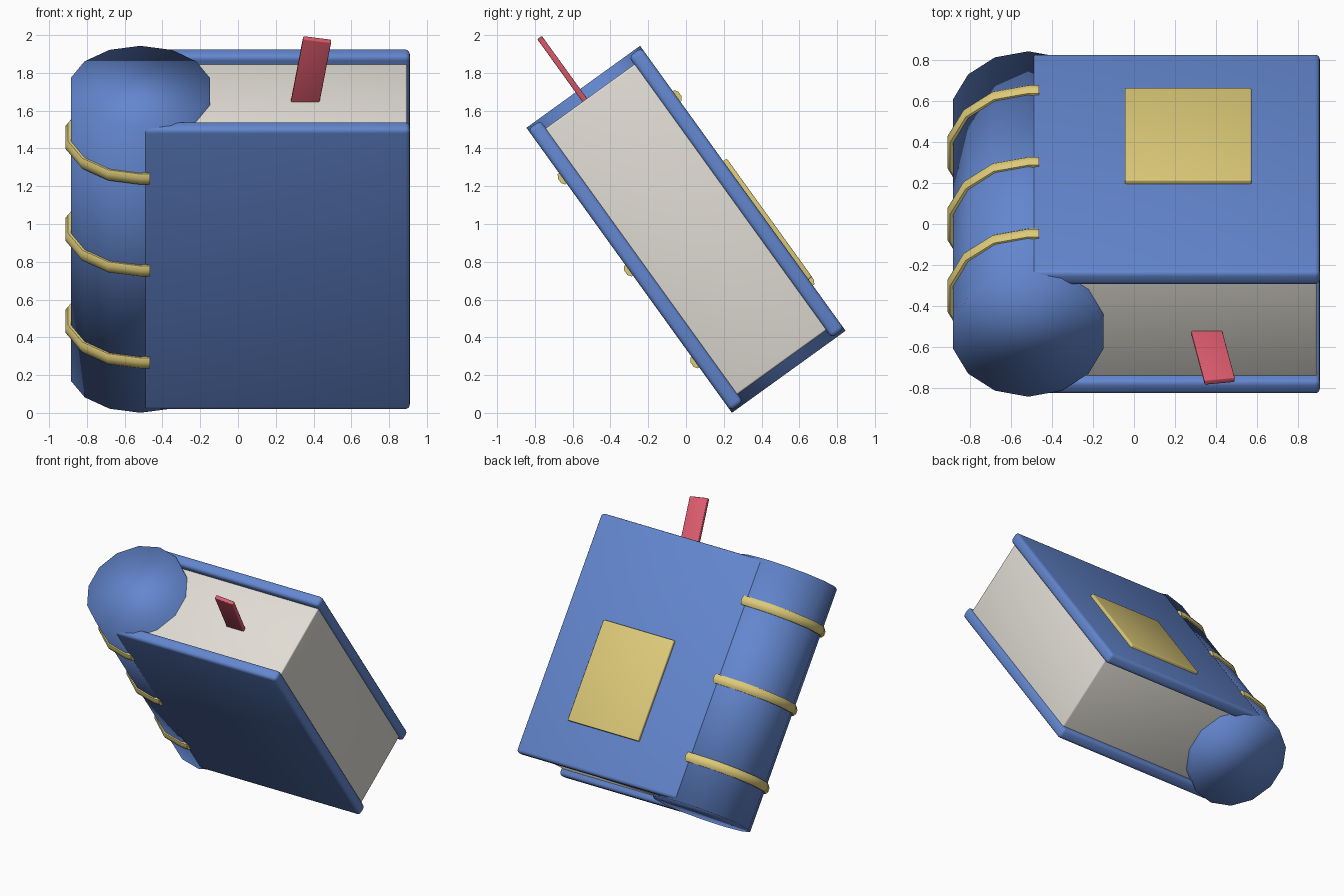
import bpy, bmesh, math
from mathutils import Matrix, Vector

if "Cube" in bpy.data.objects:
    bpy.data.objects.remove(bpy.data.objects["Cube"])

# The book is built upright (x width, y thickness, z height), then leaned forward
LEAN = Matrix.Translation((0, 0, 0.972)) @ Matrix.Rotation(math.radians(35.8), 4, 'X')


def material(name, rgb):
    m = bpy.data.materials.new(name)
    m.diffuse_color = (*rgb, 1)
    m.use_nodes = True
    m.node_tree.nodes["Principled BSDF"].inputs["Base Color"].default_value = m.diffuse_color
    return m


BLUE = material("cover_blue", (0.125, 0.24, 0.62))
GOLD = material("gold", (0.72, 0.59, 0.19))
RED = material("ribbon_red", (0.72, 0.105, 0.155))
CREAM = material("page_cream", (0.75, 0.72, 0.66))


def finish(bm, name, mat, sharp=True):
    bmesh.ops.recalc_face_normals(bm, faces=bm.faces[:])
    me = bpy.data.meshes.new(name)
    bm.to_mesh(me)
    bm.free()
    me.transform(LEAN)
    me.materials.append(mat)
    ob = bpy.data.objects.new(name, me)
    bpy.context.collection.objects.link(ob)
    bpy.ops.object.select_all(action='DESELECT')
    ob.select_set(True)
    bpy.context.view_layer.objects.active = ob
    if sharp:
        bpy.ops.object.shade_smooth_by_angle(angle=math.radians(40))
    else:
        bpy.ops.object.shade_smooth()
    return ob


def box(name, lo, hi, mat, bevel, tilt=0):
    lo, hi = Vector(lo), Vector(hi)
    mid = Matrix.Translation((lo + hi) / 2) @ Matrix.Rotation(tilt, 4, 'Y')
    bm = bmesh.new()
    bmesh.ops.create_cube(bm, size=1, matrix=mid @ Matrix.Diagonal((*(hi - lo), 1)))
    bmesh.ops.bevel(bm, geom=bm.edges[:], offset=bevel, segments=3,
                    profile=0.5, affect='EDGES')
    return finish(bm, name, mat)


# Covers and page block
box("front_cover", (-0.5, -0.371, -0.918), (0.91, -0.288, 0.918), BLUE, 0.025)
box("back_cover", (-0.5, 0.288, -0.918), (0.91, 0.371, 0.918), BLUE, 0.025)
box("pages", (-0.5, -0.298, -0.868), (0.895, 0.298, 0.868), CREAM, 0.01)

# Rounded spine, a solid fourteen-sided roll
SIDES = 14
bm = bmesh.new()
bmesh.ops.create_cone(bm, cap_ends=True, segments=SIDES, radius1=1, radius2=1, depth=1)
angles = [math.atan2(v.co.y, v.co.x) for v in bm.verts]
shift = math.pi / SIDES if min(abs(a) for a in angles) < 0.01 else 0
bmesh.ops.transform(bm, verts=bm.verts[:], matrix=Matrix.Translation((-0.517, 0, 0))
                    @ Matrix.Diagonal((0.377, 0.371, 1.86, 1))
                    @ Matrix.Rotation(shift, 4, 'Z'))
finish(bm, "spine", BLUE, sharp=False)


# Raised bands wrapped around the back of the spine
def band(name, z):
    path = [(-0.465, 0.371)]
    for i in range(SIDES // 2 + 1):
        a = math.pi / 2 + i * math.pi * 2 / SIDES
        path.append((-0.515 + 0.385 * math.cos(a), 0.371 * math.sin(a)))
    path.append((-0.465, -0.371))
    bm = bmesh.new()
    rings = []
    for x, y in path:
        out = Vector((min(x + 0.515, 0), y, 0)).normalized()
        ring = []
        for k in range(8):
            t = math.pi / 8 + k * math.pi / 4
            p = Vector((x, y, z)) + out * 0.024 * math.cos(t)
            p.z += 0.037 * math.sin(t)
            ring.append(bm.verts.new(p))
        rings.append(ring)
    for a, b in zip(rings, rings[1:]):
        for k in range(8):
            bm.faces.new((a[k], a[(k + 1) % 8], b[(k + 1) % 8], b[k]))
    bm.faces.new(rings[0])
    bm.faces.new(rings[-1])
    finish(bm, name, GOLD)


for label, z in (("top", 0.6), ("middle", 0.0), ("bottom", -0.6)):
    band("spine_band_" + label, z)

# Gold plate on the back cover and the bookmark standing out of the pages
box("cover_plate", (-0.045, 0.355, -0.595), (0.575, 0.394, 0.178), GOLD, 0.008)
box("bookmark_ribbon", (0.298, -0.05, 0.67), (0.448, -0.02, 1.27), RED, 0.006,
    tilt=math.radians(8.9))
